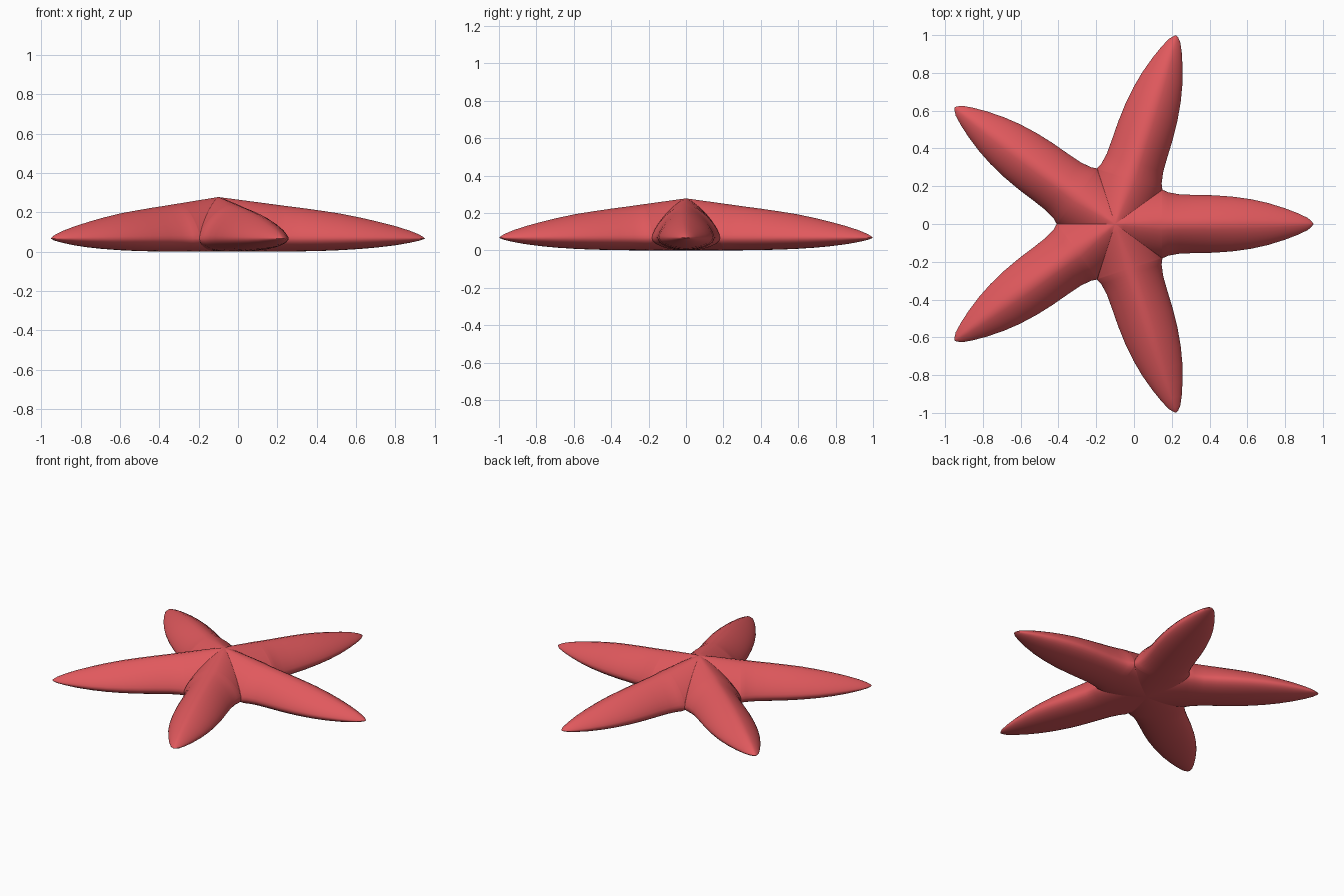
import bpy, bmesh, math

if "Cube" in bpy.data.objects:
    bpy.data.objects.remove(bpy.data.objects["Cube"])

T36 = math.tan(math.radians(36))
VALLEY = 0.25          # distance along an arm where neighbouring arms meet
EDGE = 0.07            # height of the widest line
CX = -0.10             # centre of the star

# arm stations: distance, half width, ridge height, underside height
STATIONS = [
    (0.25, 0.182, 0.247, 0.002), (0.28, 0.168, 0.243, 0.002), (0.34, 0.157, 0.235, 0.003),
    (0.42, 0.154, 0.225, 0.004), (0.52, 0.152, 0.211, 0.006), (0.62, 0.145, 0.196, 0.010),
    (0.72, 0.131, 0.176, 0.016), (0.81, 0.111, 0.155, 0.024), (0.90, 0.083, 0.132, 0.035),
    (0.97, 0.056, 0.110, 0.047), (1.02, 0.032, 0.090, 0.058), (1.043, 0.012, 0.076, 0.066),
]
N = 8


def section(u, w, top, bot, full):
    """Points of a half ring over the top, and one under; w cut by the neighbour near the centre."""
    up, low = [], []
    for i in range(-N, N + 1):
        s = math.sin(i / N * math.pi / 2)
        v = w * s
        k = min(1.0, abs(v) / full)
        up.append((u, v, EDGE + (top - EDGE) * (1 - k ** 1.5) ** (1 / 1.5)))
        low.append((u, v, EDGE - (EDGE - bot) * (1 - k ** 2) ** 0.5))
    return up, low


sections = []
for i in range(9):     # central wedge
    u = VALLEY * math.sin(i / 9 * math.pi / 2)
    sections.append(section(u, u * T36, 0.28 - 0.132 * u, 0.002, VALLEY * T36))
for u, w, top, bot in STATIONS:
    sections.append(section(u, w, top, bot, w))

bm = bmesh.new()
for arm in range(5):
    a = math.radians(72 * arm)
    c, s = math.cos(a), math.sin(a)

    def vert(p):
        return bm.verts.new((CX + p[0] * c - p[1] * s, p[0] * s + p[1] * c, p[2]))

    for side in (0, 1):
        rows = [[vert(p) for p in sec[side]] for sec in sections]
        tip = vert((1.05, 0, EDGE))
        for r0, r1 in zip(rows, rows[1:]):
            for j in range(2 * N):
                bm.faces.new((r0[j], r1[j], r1[j + 1], r0[j + 1]))
        for j in range(2 * N):
            bm.faces.new((rows[-1][j], tip, rows[-1][j + 1]))

# weld arms, top and underside into one skin
bmesh.ops.remove_doubles(bm, verts=bm.verts[:], dist=0.0005)
bmesh.ops.dissolve_degenerate(bm, edges=bm.edges[:], dist=0.0001)
zmin = min(v.co.z for v in bm.verts)
for v in bm.verts:
    v.co.z -= zmin
bmesh.ops.recalc_face_normals(bm, faces=bm.faces[:])
for f in bm.faces:
    f.smooth = True

mesh = bpy.data.meshes.new("starfish_body")
bm.to_mesh(mesh)
bm.free()
body = bpy.data.objects.new("starfish_body", mesh)
bpy.context.collection.objects.link(body)

coral = bpy.data.materials.new("coral red")
coral.diffuse_color = (0.75, 0.10, 0.11, 1)
coral.use_nodes = True
coral.node_tree.nodes["Principled BSDF"].inputs["Base Color"].default_value = coral.diffuse_color
mesh.materials.append(coral)
